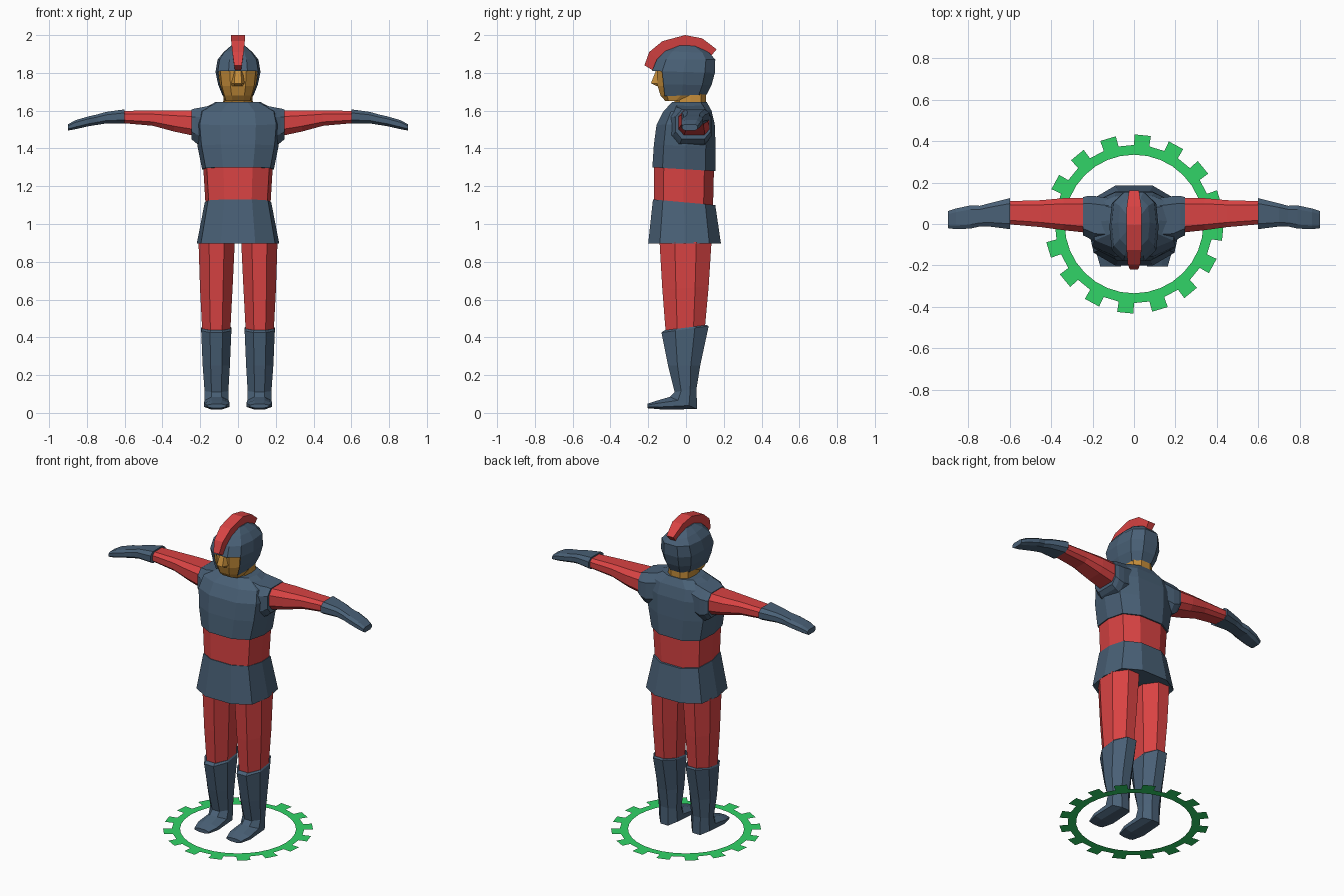
import bpy, bmesh
from math import sin, cos, radians, pi
from mathutils import Vector as V


def material(name, rgb):
    m = bpy.data.materials.new(name)
    lin = [(c / 255 / 12.92) if c < 10 else ((c / 255 + 0.055) / 1.055) ** 2.4 for c in rgb]
    m.diffuse_color = (*lin, 1)
    return m


BLUE = material("steel_blue", (73, 96, 118))
RED = material("cloth_red", (217, 67, 67))
GOLD = material("skin_gold", (197, 141, 58))
GREEN = material("ring_green", (49, 211, 103))

OCT = [(cos(radians(22.5 + 45 * i)), sin(radians(22.5 + 45 * i))) for i in range(8)]
OCT = [(a / cos(pi / 8), b / cos(pi / 8)) for a, b in OCT]
BOXY = [(1, 0.5), (0.65, 1), (-0.65, 1), (-1, 0.5), (-1, -0.5), (-0.65, -1), (0.65, -1), (1, -0.5)]
HALF = [(0.42, -1), (0.9, -0.68), (1, 0), (0.9, 0.68), (0.42, 1)]
BODY = HALF + [(-a, b) for a, b in reversed(HALF)]


def finish(name, bm, mat, recalc=True):
    if recalc:
        bmesh.ops.recalc_face_normals(bm, faces=bm.faces)
    me = bpy.data.meshes.new(name)
    bm.to_mesh(me)
    bm.free()
    me.materials.append(mat)
    ob = bpy.data.objects.new(name, me)
    bpy.context.collection.objects.link(ob)
    return ob


def loft(name, mat, rings, skip=None):
    """Skin a list of point rings and cap both ends; skip(center) drops faces."""
    bm = bmesh.new()
    vs = [[bm.verts.new(p) for p in r] for r in rings]
    n = len(vs[0])
    bm.faces.new(vs[0])
    bm.faces.new(vs[-1])
    for a, b in zip(vs, vs[1:]):
        for i in range(n):
            j = (i + 1) % n
            bm.faces.new((a[i], a[j], b[j], b[i]))
    if skip:
        bad = [f for f in bm.faces if skip(f.calc_center_median())]
        bmesh.ops.delete(bm, geom=bad, context='FACES')
    return finish(name, bm, mat)


def section(fy, fz, by, bz, w, x=0, shape=BODY):
    """Ring spanning a front point to a back point in YZ, half width w in X."""
    c = V((x, (fy + by) / 2, (fz + bz) / 2))
    v = V((0, (by - fy) / 2, (bz - fz) / 2))
    return [c + V((w * a, 0, 0)) + v * b for a, b in shape]


def arm_ring(s, x, y0, y1, z0, z1):
    """Vertical ring across an arm."""
    return [V((s * x, (y0 + y1) / 2 + a * (y1 - y0) / 2, (z0 + z1) / 2 + b * (z1 - z0) / 2))
            for a, b in BOXY]


# Torso
loft("chest", BLUE, [section(*r) for r in [
    (-0.178, 1.30, 0.157, 1.28, 0.19), (-0.17, 1.42, 0.157, 1.41, 0.215),
    (-0.156, 1.525, 0.152, 1.53, 0.225), (-0.12, 1.595, 0.135, 1.60, 0.21),
    (-0.075, 1.645, 0.11, 1.645, 0.12)]])
loft("waist", RED, [section(*r) for r in [
    (-0.17, 1.12, 0.143, 1.09, 0.172), (-0.168, 1.31, 0.148, 1.29, 0.184)]])
loft("skirt", BLUE, [section(*r) for r in [
    (-0.195, 0.90, 0.18, 0.90, 0.213), (-0.2, 0.897, 0.185, 0.897, 0.218),
    (-0.175, 1.13, 0.155, 1.10, 0.176)]])

for s, side in ((1, "left"), (-1, "right")):
    # Sleeves, arms and gloves
    def limb(part, mat, rows):
        loft(side + "_" + part, mat, [arm_ring(s, *r) for r in rows])

    limb("sleeve", BLUE, [(0.08, -0.09, 0.12, 1.44, 1.64),
                          (0.19, -0.085, 0.135, 1.415, 1.618),
                          (0.225, -0.065, 0.135, 1.43, 1.612),
                          (0.247, -0.055, 0.13, 1.45, 1.606)])
    limb("arm", RED, [(0.2, -0.045, 0.125, 1.46, 1.602), (0.34, -0.03, 0.125, 1.49, 1.602),
                      (0.45, -0.015, 0.115, 1.52, 1.602), (0.62, 0.0, 0.11, 1.535, 1.598)])
    limb("glove", BLUE, [(0.6, -0.025, 0.125, 1.532, 1.607), (0.70, -0.012, 0.10, 1.532, 1.593),
                         (0.745, -0.012, 0.088, 1.525, 1.58), (0.79, -0.022, 0.09, 1.518, 1.57),
                         (0.86, -0.025, 0.075, 1.502, 1.55), (0.9, -0.02, 0.062, 1.495, 1.528)])
    # Legs and boots
    loft(side + "_leg", RED, [section(*r, shape=OCT) for r in [
        (-0.107, 0.42, 0.10, 0.45, 0.074, s * 0.115),
        (-0.125, 0.65, 0.12, 0.67, 0.086, s * 0.115),
        (-0.14, 0.905, 0.135, 0.905, 0.096, s * 0.113)]])
    loft(side + "_boot", BLUE, [section(*r, shape=OCT) for r in [
        (-0.115, 0.437, 0.11, 0.465, 0.075, s * 0.115),
        (-0.13, 0.425, 0.12, 0.46, 0.08, s * 0.115),
        (-0.095, 0.25, 0.075, 0.25, 0.072, s * 0.115),
        (-0.06, 0.11, 0.056, 0.13, 0.063, s * 0.114),
        (-0.085, 0.085, 0.058, 0.02, 0.064, s * 0.113),
        (-0.15, 0.066, -0.125, 0.018, 0.068, s * 0.113),
        (-0.205, 0.048, -0.205, 0.025, 0.05, s * 0.113)]])

# Neck, face and nose
loft("neck", GOLD, [section(-0.06, 1.62, 0.105, 1.62, 0.08),
                    section(-0.06, 1.70, 0.105, 1.70, 0.075)])
loft("face", GOLD, [section(*r) for r in [
    (-0.11, 1.652, 0.0, 1.652, 0.07), (-0.135, 1.68, 0.08, 1.68, 0.08),
    (-0.15, 1.73, 0.1, 1.73, 0.095), (-0.155, 1.825, 0.1, 1.825, 0.106)]])
loft("nose", GOLD, [[V((w, y, z)), V((-w, y, z)), V((-w * 0.5, t, z)), V((w * 0.5, t, z))]
                    for w, y, t, z in [(0.038, -0.14, -0.156, 1.73),
                                       (0.04, -0.14, -0.186, 1.745),
                                       (0.03, -0.14, -0.16, 1.81)]])

# Helmet with an open front below the brow
loft("helmet", BLUE, [section(*r) for r in [
    (-0.155, 1.675, 0.11, 1.685, 0.082), (-0.168, 1.74, 0.135, 1.735, 0.105),
    (-0.18, 1.81, 0.153, 1.80, 0.119), (-0.155, 1.87, 0.155, 1.87, 0.108),
    (-0.11, 1.915, 0.125, 1.905, 0.076), (-0.05, 1.945, 0.06, 1.943, 0.037)]],
    skip=lambda c: c.z < 1.685 or (c.z < 1.80 and c.y < -0.10))

# Crest: outer and inner arc points with half width
loft("helmet_crest", RED, [
    [V((w, oy, oz)), V((-w, oy, oz)), V((-w * 0.8, iy, iz)), V((w * 0.8, iy, iz))]
    for oy, oz, iy, iz, w in [
        (-0.22, 1.84, -0.175, 1.813, 0.02), (-0.195, 1.91, -0.14, 1.86, 0.03),
        (-0.125, 1.968, -0.09, 1.90, 0.036), (-0.005, 2.0, -0.005, 1.935, 0.036),
        (0.085, 1.983, 0.06, 1.92, 0.035), (0.162, 1.925, 0.125, 1.88, 0.024)]])

# Flat toothed ground ring
bm = bmesh.new()
TEETH, R_IN, R_OUT, R_TIP = 16, 0.335, 0.382, 0.433


def polar(r, deg):
    return bm.verts.new((r * cos(radians(deg)), r * sin(radians(deg)), 0))


for i in range(TEETH):
    a = 84.4 + i * 360 / TEETH
    h, p = 5.6, 180 / TEETH
    for a0, a1 in ((a - h, a + h), (a + h, a + 2 * p - h)):
        bm.faces.new([polar(R_IN, a0), polar(R_OUT, a0), polar(R_OUT, a1), polar(R_IN, a1)])
    bm.faces.new([polar(R_OUT, a - h), polar(R_TIP, a - h + 0.4),
                  polar(R_TIP, a + h - 0.4), polar(R_OUT, a + h)])
bmesh.ops.remove_doubles(bm, verts=bm.verts, dist=0.0005)
finish("ground_ring", bm, GREEN, recalc=False)
